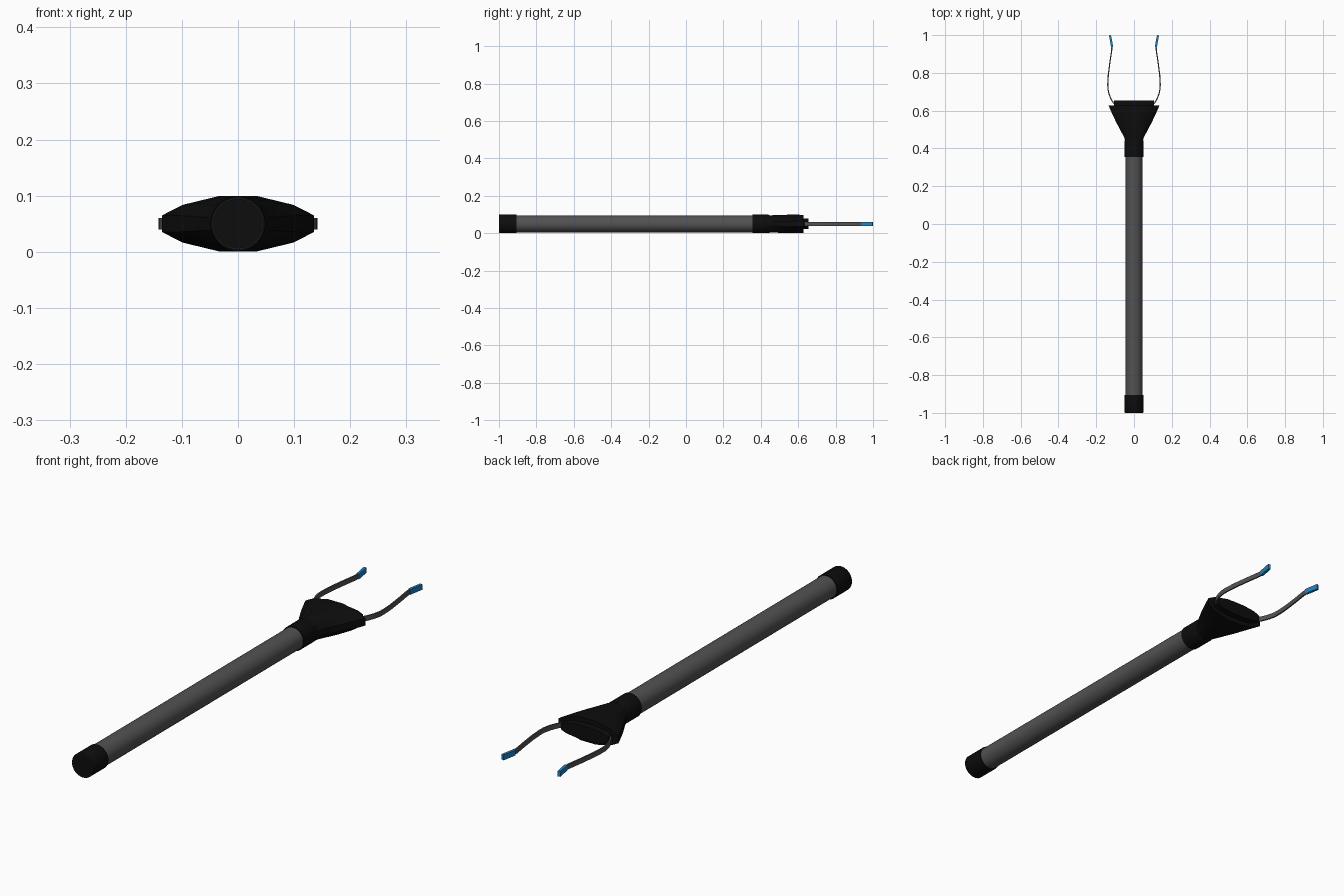
import bpy, bmesh, math
from mathutils import Vector

if "Cube" in bpy.data.objects:
    bpy.data.objects.remove(bpy.data.objects["Cube"])

CZ = 0.05  # height of the long axis


def material(name, rgb):
    m = bpy.data.materials.new(name)
    m.diffuse_color = (*rgb, 1)
    m.use_nodes = True
    m.node_tree.nodes["Principled BSDF"].inputs["Base Color"].default_value = m.diffuse_color
    return m


BLACK = material("black plastic", (0.004, 0.004, 0.004))
GREY = material("grey metal", (0.085, 0.085, 0.085))
BLUE = material("blue rubber", (0.015, 0.23, 0.54))


def loft(name, rings, mat, smooth=None):
    """Skin a list of equal-length closed rings and cap both ends."""
    bm = bmesh.new()
    vs = [[bm.verts.new(p) for p in r] for r in rings]
    n = len(vs[0])
    for a, b in zip(vs, vs[1:]):
        for i in range(n):
            j = (i + 1) % n
            bm.faces.new((a[i], a[j], b[j], b[i]))
    bm.faces.new(vs[0])
    bm.faces.new(vs[-1])
    bmesh.ops.recalc_face_normals(bm, faces=bm.faces)
    me = bpy.data.meshes.new(name)
    bm.to_mesh(me)
    bm.free()
    me.materials.append(mat)
    ob = bpy.data.objects.new(name, me)
    bpy.context.collection.objects.link(ob)
    if smooth:
        bpy.ops.object.select_all(action='DESELECT')
        ob.select_set(True)
        bpy.context.view_layer.objects.active = ob
        bpy.ops.object.shade_smooth_by_angle(angle=math.radians(smooth))
    return ob


def lathe(name, profile, mat, n=32):
    """Round part along y from (y, radius) pairs."""
    return loft(name, [[(r * math.cos(2 * math.pi * i / n), y,
                         CZ + r * math.sin(2 * math.pi * i / n)) for i in range(n)]
                       for y, r in profile], mat, 40)


def section(y, pts):
    """Closed ring at y from three points of one quadrant, mirrored twice."""
    q = list(pts)
    ring = q + [(x, -z) for x, z in q[::-1]]
    ring += [(-x, -z) for x, z in q] + [(-x, z) for x, z in q[::-1]]
    return [(x, y, CZ + z) for x, z in ring]


# Shaft, end cap and collar
lathe("shaft", [(-0.95, 0.0455), (0.40, 0.0455)], GREY)
lathe("end_cap", [(-0.9995, 0.0485), (-0.998, 0.0495), (-0.905, 0.0495)], BLACK)
lathe("collar", [(0.355, 0.0495), (0.44, 0.0495), (0.446, 0.0475)], BLACK)

# Fine rim of the shaft showing on the end cap
bpy.ops.mesh.primitive_torus_add(major_segments=32, minor_segments=4, major_radius=0.0448,
                                 minor_radius=0.0007, location=(0, -0.9995, CZ),
                                 rotation=(math.pi / 2, 0, 0))
rim = bpy.context.object
rim.name = "shaft_rim"
rim.data.materials.append(GREY)

# Flared head and the raised plate on its far end
loft("head", [section(0.43, [(0.016, 0.045), (0.036, 0.031), (0.047, 0.010)]),
              section(0.455, [(0.018, 0.046), (0.038, 0.032), (0.050, 0.011)]),
              section(0.54, [(0.028, 0.049), (0.070, 0.036), (0.095, 0.014)]),
              section(0.60, [(0.033, 0.0495), (0.093, 0.035), (0.123, 0.015)]),
              section(0.628, [(0.034, 0.0475), (0.100, 0.033), (0.135, 0.015)])], BLACK, 25)
plate = [(0.030, 0.028), (0.080, 0.022), (0.106, 0.012)]
loft("head_plate", [section(0.60, plate), section(0.655, plate)], BLACK)


def strip(name, path, thick, height, mat):
    """Flat bar swept along an (x, y) path."""
    pts = [Vector(p) for p in path]
    rings = []
    for i, p in enumerate(pts):
        t = (pts[min(i + 1, len(pts) - 1)] - pts[max(i - 1, 0)]).normalized()
        s = Vector((t.y, -t.x)) * thick / 2
        rings.append([(p.x + a * s.x, p.y + a * s.y, CZ + b * height / 2)
                      for a, b in ((1, 1), (1, -1), (-1, -1), (-1, 1))])
    loft(name, rings, mat, 30)


# Two sprung fingers with coloured tips
finger = [(0.085, 0.628), (0.108, 0.639), (0.121, 0.660), (0.132, 0.688), (0.138, 0.715),
          (0.139, 0.740), (0.136, 0.790), (0.127, 0.860), (0.118, 0.920), (0.117, 0.945),
          (0.122, 0.975)]
tip = [(0.117, 0.937), (0.118, 0.950), (0.127, 0.999)]
for side, sx in (("right", 1), ("left", -1)):
    strip(side + "_finger", [(sx * x, y) for x, y in finger], 0.006, 0.020, GREY)
    strip(side + "_tip", [(sx * x, y) for x, y in tip], 0.011, 0.022, BLUE)
